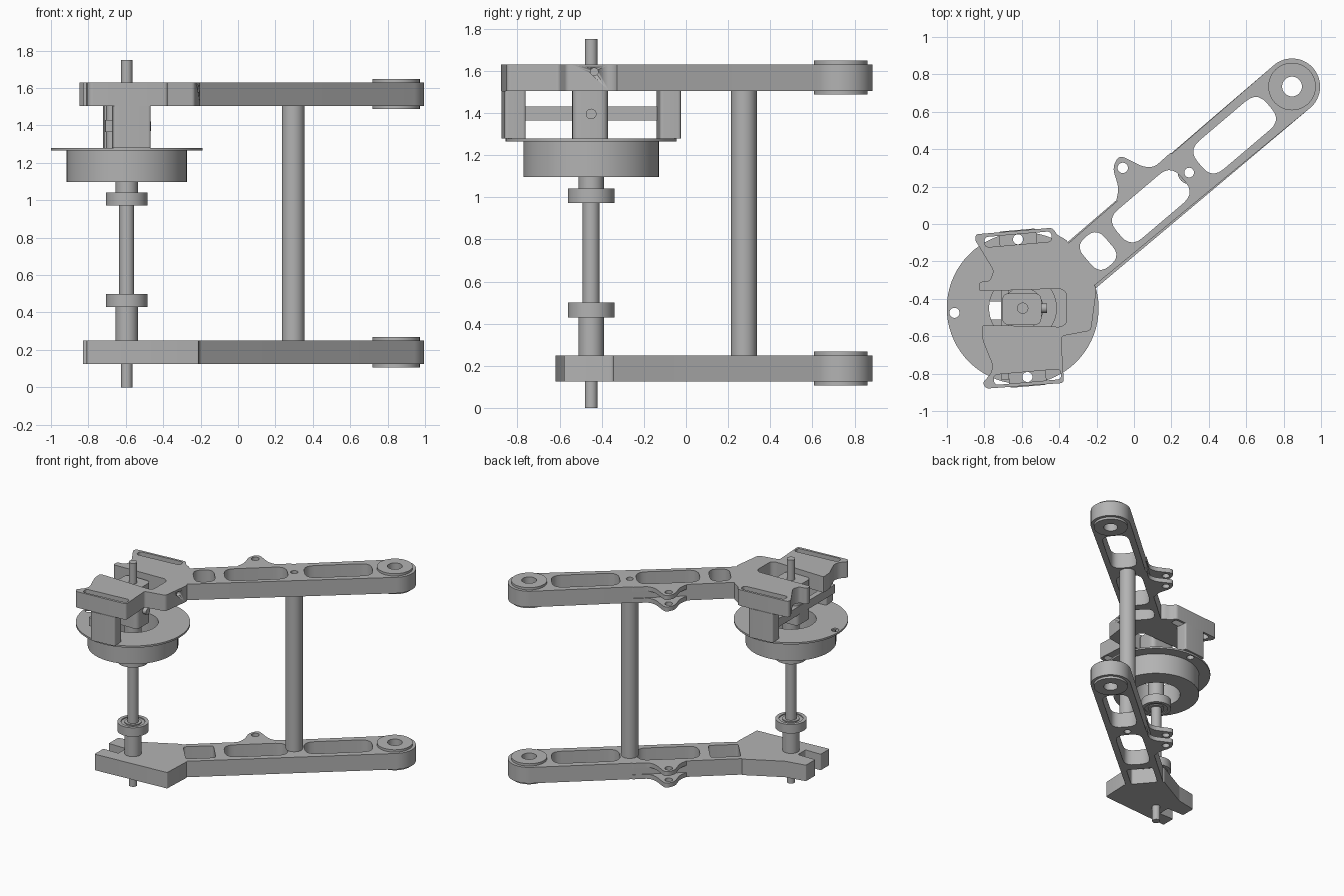
import bpy, bmesh, math
from mathutils import Vector, Matrix

if "Cube" in bpy.data.objects:
    bpy.data.objects.remove(bpy.data.objects["Cube"])

metal = bpy.data.materials.new("grey_metal")
metal.use_nodes = True
GREY = (0.45, 0.45, 0.45, 1)
metal.diffuse_color = GREY
metal.node_tree.nodes["Principled BSDF"].inputs["Base Color"].default_value = GREY

PIVOT = Vector((0.845, 0.735))
SHAFT = Vector((-0.595, -0.45))
POST = Vector((0.295, 0.275))
EAR = Vector((-0.06, 0.3))
ANGLE = math.radians(40.3)
TILT = math.radians(5)


def circle(center, r, n=48, start=0.0, sweep=math.tau):
    steps = n if sweep == math.tau else n + 1
    return [Vector((center[0] + r * math.cos(start + sweep * i / n),
                    center[1] + r * math.sin(start + sweep * i / n))) for i in range(steps)]


def rounded(points, r, seg=5):
    """Soften every corner of a closed outline."""
    pts = [Vector(p) for p in points]
    out = []
    for i, p in enumerate(pts):
        a, b = pts[i - 1] - p, pts[(i + 1) % len(pts)] - p
        d = min(r, a.length * 0.45, b.length * 0.45)
        a, b = p + a.normalized() * d, p + b.normalized() * d
        for k in range(seg + 1):
            t = k / seg
            out.append(a * (1 - t) ** 2 + p * 2 * t * (1 - t) + b * t * t)
    return out


def box_outline(center, w, h, r, angle=0.0):
    rot = Matrix.Rotation(angle, 2)
    corners = [(-w / 2, -h / 2), (w / 2, -h / 2), (w / 2, h / 2), (-w / 2, h / 2)]
    return [Vector(center) + rot @ p for p in rounded(corners, r)]


def arm_slot(s0, s1, r):
    """Slot placed along the arm, measured back from the pivot."""
    mid = PIVOT + Matrix.Rotation(ANGLE, 2) @ Vector(((s0 + s1) / 2, 0))
    return box_outline(mid, s1 - s0, 0.2, r, ANGLE)


def plate(name, loops, z0, z1):
    """Extrude an outline with holes between two heights."""
    cu = bpy.data.curves.new(name + "_outline", "CURVE")
    cu.dimensions = "2D"
    cu.fill_mode = "BOTH"
    cu.extrude = (z1 - z0) / 2
    for loop in loops:
        sp = cu.splines.new("POLY")
        sp.points.add(len(loop) - 1)
        for pt, p in zip(sp.points, loop):
            pt.co = (p[0], p[1], 0, 1)
        sp.use_cyclic_u = True
    tmp = bpy.data.objects.new(name + "_outline", cu)
    bpy.context.collection.objects.link(tmp)
    dg = bpy.context.evaluated_depsgraph_get()
    mesh = bpy.data.meshes.new_from_object(tmp.evaluated_get(dg))
    bpy.data.objects.remove(tmp)
    bm = bmesh.new()
    bm.from_mesh(mesh)
    bmesh.ops.remove_doubles(bm, verts=bm.verts, dist=0.0002)
    bmesh.ops.recalc_face_normals(bm, faces=bm.faces)
    bmesh.ops.translate(bm, verts=bm.verts, vec=(0, 0, (z0 + z1) / 2))
    bm.to_mesh(mesh)
    bm.free()
    return finish(name, mesh)


def finish(name, mesh):
    mesh.materials.clear()
    mesh.materials.append(metal)
    ob = bpy.data.objects.new(name, mesh)
    bpy.context.collection.objects.link(ob)
    bpy.ops.object.select_all(action="DESELECT")
    ob.select_set(True)
    bpy.context.view_layer.objects.active = ob
    bpy.ops.object.shade_smooth_by_angle(angle=math.radians(30))
    return ob


def rod_x(name, x0, x1, y, z, r):
    """Round bar lying along x."""
    bm = bmesh.new()
    bmesh.ops.create_cone(bm, cap_ends=True, segments=24, radius1=r, radius2=r, depth=x1 - x0,
                          matrix=Matrix.Translation(((x0 + x1) / 2, y, z)) @ Matrix.Rotation(math.pi / 2, 4, "Y"))
    mesh = bpy.data.meshes.new(name)
    bm.to_mesh(mesh)
    bm.free()
    return finish(name, mesh)


def tube(name, center, r, z0, z1, bore=0.0):
    loops = [circle(center, r)]
    if bore:
        loops.append(circle(center, bore))
    return plate(name, loops, z0, z1)


# Arm heads, listed from the arm's upper edge round to its lower edge
lower_head = [(-0.4, -0.125), (-0.67, -0.27), (-0.83, -0.3), (-0.83, -0.415), (-0.68, -0.415),
              (-0.68, -0.51), (-0.81, -0.51), (-0.81, -0.62), (-0.21, -0.578), (-0.2, -0.35)]
upper_head = [(-0.36, -0.085), (-0.41, -0.06), (-0.435, -0.02), (-0.845, -0.055), (-0.85, -0.085),
              (-0.75, -0.25), (-0.77, -0.305), (-0.83, -0.31), (-0.83, -0.36), (-0.39, -0.345),
              (-0.36, -0.37), (-0.36, -0.53), (-0.39, -0.55), (-0.815, -0.54), (-0.81, -0.62),
              (-0.755, -0.755), (-0.765, -0.8), (-0.81, -0.85), (-0.79, -0.88), (-0.375, -0.85),
              (-0.39, -0.6), (-0.23, -0.57), (-0.2, -0.345)]
post_centers = {"front": Vector((-0.57, -0.818)), "back": Vector((-0.62, -0.082))}


def build_arm(name, z0, head, corner, extra):
    z1 = z0 + 0.125
    tip = circle(PIVOT, 0.15, 32, ANGLE - math.pi / 2, math.pi)
    outline = tip + rounded(head, corner, 4)
    loops = [outline, circle(PIVOT, 0.053), circle(POST, 0.026, 24),
             arm_slot(-0.645, -0.16, 0.08), arm_slot(-1.215, -0.765, 0.08)] + extra
    arm = plate(name, loops, z0, z1)
    # Pivot washers and twin ears
    for tag, a, b in (("bottom", z0 - 0.018, z0), ("top", z1, z1 + 0.018)):
        tube(f"{name}_{tag}_washer", PIVOT, 0.127, a, b, 0.053)
    ear = rounded([(-0.1, 0.105), (-0.08, 0.19), (-0.115, 0.3), (-0.08, 0.37), (0.05, 0.305),
                   (0.11, 0.305), (0.2, 0.385), (0.2, 0.36)], 0.04)
    for tag, a in (("bottom", z0), ("top", z1 - 0.035)):
        plate(f"{name}_{tag}_ear", [ear, circle(EAR, 0.028, 24)], a, a + 0.035)
    return arm


build_arm("lower_arm", 0.125, lower_head, 0.008, [arm_slot(-1.5, -1.285, 0.02)])
upper_arm = build_arm("upper_arm", 1.505, upper_head, 0.02,
                      [arm_slot(-1.435, -1.285, 0.08)]
                      + [box_outline(c, 0.36, 0.055, 0.025, TILT) for c in post_centers.values()])

# Set-screw hole in the side of the upper arm
cutter = rod_x("set_screw_cutter", -0.3, -0.1, -0.435, 1.595, 0.018)
cutter.hide_render = True
cutter.hide_viewport = True
cut = upper_arm.modifiers.new("set_screw_hole", "BOOLEAN")
cut.object = cutter
cut.solver = "EXACT"

# Spacer post between the arms
tube("spacer_post", POST, 0.061, 0.25, 1.505, 0.026)

# Shaft, sleeves and bearings
tube("shaft", SHAFT, 0.03, 0.0, 1.75)
tube("lower_sleeve", SHAFT, 0.06, 0.25, 0.445, 0.03)
tube("shaft_sleeve", SHAFT, 0.04, 0.445, 1.04, 0.03)
tube("upper_sleeve", SHAFT, 0.06, 1.03, 1.4, 0.03)
for tag, z in (("lower", 0.43), ("upper", 0.972)):
    tube(f"{tag}_bearing_outer_ring", SHAFT, 0.111, z, z + 0.07, 0.085)
    tube(f"{tag}_bearing_shield", SHAFT, 0.085, z + 0.008, z + 0.062, 0.06)
    tube(f"{tag}_bearing_inner_ring", SHAFT, 0.06, z, z + 0.07, 0.04)

# Drum and flange disc
tube("drum", SHAFT, 0.322, 1.097, 1.265, 0.18)
bolt_holes = [(-0.96, -0.475)] + list(post_centers.values())
plate("flange_disc", [circle(SHAFT, 0.406, 72), circle(SHAFT, 0.18)]
      + [circle(c, 0.027, 24) for c in bolt_holes], 1.265, 1.279)

# Hanger posts, cross bar and sliding block
for tag, c in post_centers.items():
    plate(f"{tag}_hanger_post", [box_outline(c, 0.2, 0.1, 0.015, TILT), circle(c, 0.027, 24)], 1.279, 1.505)
plate("cross_bar", [box_outline((-0.69, -0.455), 0.04, 0.76, 0.004)], 1.365, 1.43)
plate("sliding_block", [box_outline((-0.6, -0.455), 0.21, 0.17, 0.04), circle(SHAFT, 0.03)], 1.279, 1.59)
rod_x("block_screw", -0.5, -0.465, -0.45, 1.395, 0.025)
